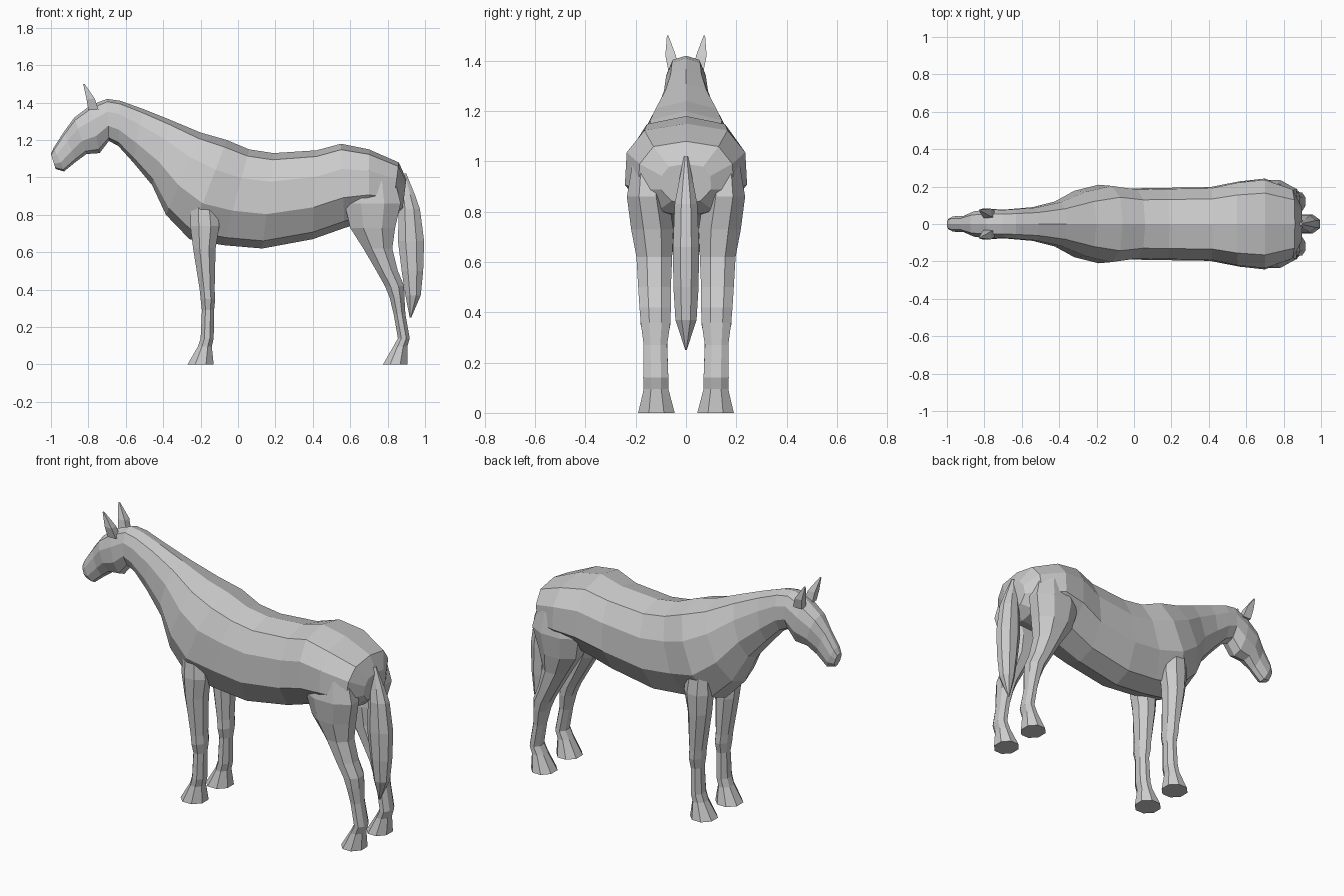
import bpy
from math import cos, sin, pi

if "Cube" in bpy.data.objects:
    bpy.data.objects.remove(bpy.data.objects["Cube"])


def loft(name, rings, cap_start=True, cap_end=True, mirror=False):
    """Skin a sequence of equal-length point rings into a flat-shaded mesh."""
    n = len(rings[0])
    verts = [p for ring in rings for p in ring]
    faces = []
    for r in range(len(rings) - 1):
        for i in range(n):
            a, b = r * n + i, r * n + (i + 1) % n
            faces.append((a, b, b + n, a + n))
    if cap_start:
        faces.append(tuple(reversed(range(n))))
    if cap_end:
        faces.append(tuple(range(len(verts) - n, len(verts))))
    mesh = bpy.data.meshes.new(name)
    mesh.from_pydata(verts, [], faces)
    obj = bpy.data.objects.new(name, mesh)
    bpy.context.collection.objects.link(obj)
    bpy.context.view_layer.objects.active = obj
    obj.select_set(True)
    bpy.ops.object.mode_set(mode='EDIT')
    bpy.ops.mesh.select_all(action='SELECT')
    bpy.ops.mesh.normals_make_consistent(inside=False)
    bpy.ops.object.mode_set(mode='OBJECT')
    obj.select_set(False)
    if mirror:
        mod = obj.modifiers.new("Mirror", 'MIRROR')
        mod.use_axis = (False, True, False)
        mod.use_clip = False
    return obj


def trunk_ring(tx, tz, bx, bz, w, profile):
    """Symmetric section hung between a top-line and an under-line point."""
    half = [(tx + (bx - tx) * t, w * s, tz + (bz - tz) * t) for t, s in profile]
    return half + [(x, -y, z) for x, y, z in reversed(half[1:-1])]


def level_ring(x0, x1, y0, y1, z, sides=8):
    """Horizontal polygon filling the given x and y extents."""
    k = 1 / cos(pi / sides)
    angles = [(i + 0.5) * 2 * pi / sides for i in range(sides)]
    return [((x0 + x1) / 2 + (x1 - x0) / 2 * k * cos(a),
             (y0 + y1) / 2 + (y1 - y0) / 2 * k * sin(a), z) for a in angles]


# Head, neck and barrel: top x, top z, bottom x, bottom z, half width
PROFILE = [(0, 0), (.07, .68), (.30, .97), (.64, 1), (.92, .58), (1, 0)]
head = [
    (-1.0, 1.125, -.975, 1.045, .028), (-.985, 1.16, -.93, 1.032, .042),
    (-.93, 1.245, -.865, 1.085, .045), (-.875, 1.32, -.81, 1.125, .07),
    (-.79, 1.385, -.74, 1.13, .08), (-.70, 1.42, -.69, 1.195, .077),
]
trunk = [
    (-.63, 1.41, -.64, 1.168, .082), (-.51, 1.367, -.56, 1.08, .09),
    (-.36, 1.307, -.46, .96, .12), (-.20, 1.24, -.385, .80, .178),
    (-.06, 1.20, -.26, .67, .21), (.06, 1.15, -.08, .638, .19),
    (.19, 1.13, .13, .62, .193), (.42, 1.145, .40, .67, .197),
    (.55, 1.18, .57, .73, .228), (.70, 1.15, .70, .77, .243),
    (.86, 1.08, .82, .78, .19), (.90, .99, .88, .83, .10),
]
loft("horse_body", [trunk_ring(*s, PROFILE) for s in head + trunk])

# Front legs with knee, fetlock and flared hoof: x0, x1, y0, y1, z
front = [
    (-.25, -.12, .10, .185, .88), (-.255, -.10, .065, .20, .74),
    (-.24, -.12, .06, .195, .62), (-.205, -.125, .065, .18, .40),
    (-.20, -.122, .062, .18, .35), (-.193, -.128, .075, .165, .29),
    (-.20, -.13, .07, .17, .14), (-.215, -.14, .07, .168, .095),
    (-.27, -.13, .045, .19, 0),
]
loft("front_legs", [level_ring(*s) for s in front], cap_start=False, mirror=True)

# Hind legs with thigh, hock, fetlock and hoof
hind = [
    (.60, .84, .09, .215, .98), (.57, .87, .07, .235, .86),
    (.60, .84, .05, .218, .73), (.67, .825, .055, .197, .62),
    (.74, .855, .06, .19, .50), (.785, .888, .06, .185, .42),
    (.81, .89, .062, .18, .36), (.832, .895, .075, .168, .27),
    (.855, .918, .07, .168, .14), (.83, .905, .07, .168, .095),
    (.775, .905, .045, .19, 0),
]
loft("hind_legs", [level_ring(*s) for s in hind], cap_start=False, mirror=True)

# Hanging tail tapering at both ends
tail = [
    (.87, .90, -.008, .008, 1.02), (.86, .945, -.03, .03, .91),
    (.86, .973, -.045, .045, .83), (.855, .995, -.052, .052, .66),
    (.875, .99, -.05, .05, .50), (.895, .977, -.042, .042, .37),
    (.918, .926, -.003, .003, .25),
]
loft("tail", [level_ring(*s) for s in tail])

# Pointed ears
ear = [
    (-.80, -.745, .03, .07, 1.36), (-.81, -.765, .04, .082, 1.42),
    (-.828, -.82, .07, .076, 1.50),
]
loft("ears", [level_ring(*s, sides=4) for s in ear], mirror=True)
